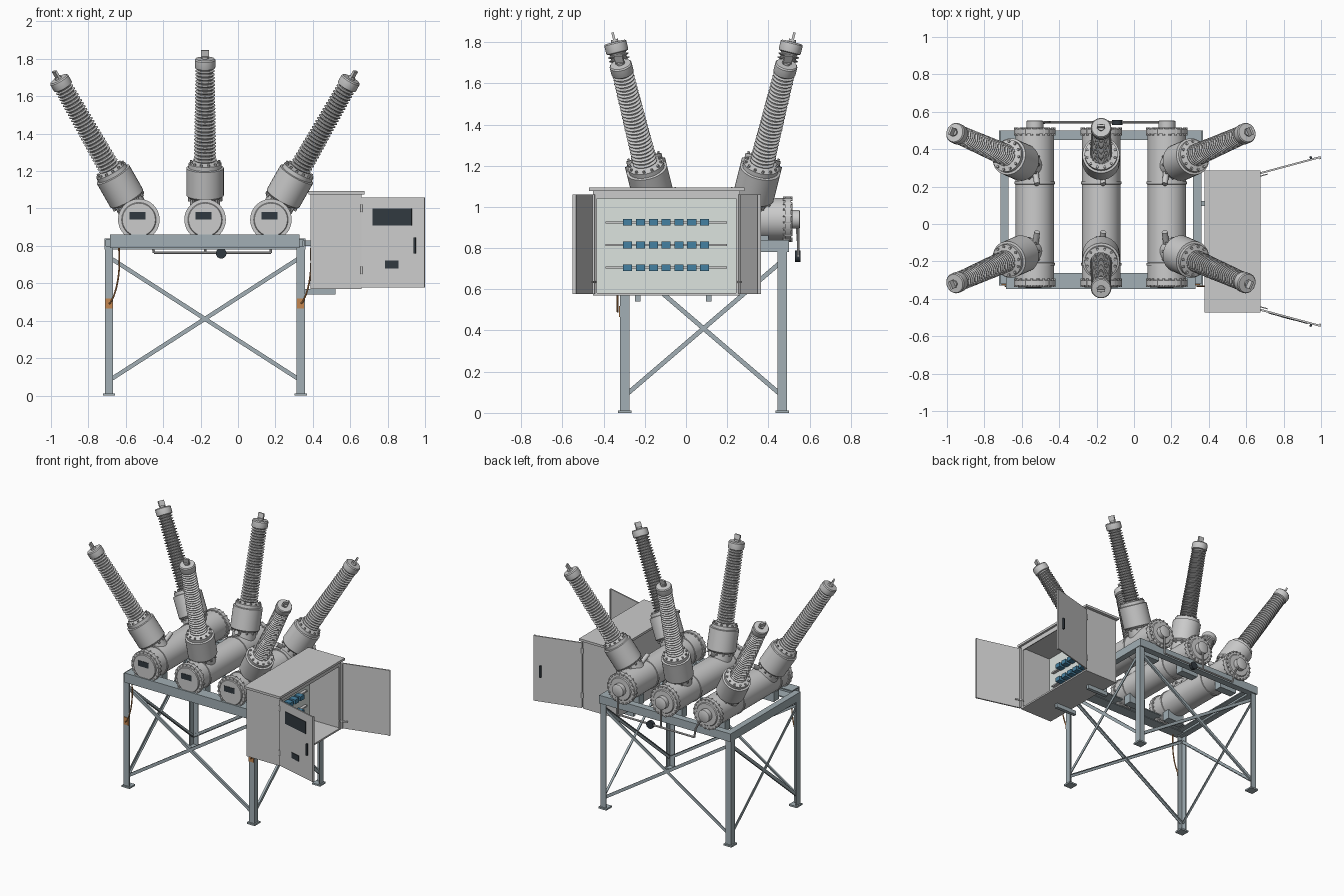
import bpy, bmesh
from math import pi, sin, cos, atan2
from mathutils import Matrix, Vector as V

if "Cube" in bpy.data.objects:
    bpy.data.objects.remove(bpy.data.objects["Cube"])

def mat(name, r, g, b):
    m = bpy.data.materials.new(name)
    m.diffuse_color = (r, g, b, 1)
    m.use_nodes = True
    m.node_tree.nodes["Principled BSDF"].inputs["Base Color"].default_value = m.diffuse_color
    return m

STEEL = mat("frame_steel", .36, .43, .46)
DARK = mat("dark_plastic", .03, .04, .05)
BLUE = mat("terminal_blue", .06, .22, .36)
COPPER = mat("copper", .55, .24, .08)
PALE = mat("pale_panel", .72, .77, .74)
I = Matrix.Identity(4)

def axis(o, d):
    return Matrix.Translation(V(o)) @ V(d).to_track_quat('Z', 'Y').to_matrix().to_4x4()

def lathe(bm, M, prof, n=32):
    rings = [[bm.verts.new(M @ V((r * cos(2 * pi * i / n), r * sin(2 * pi * i / n), z)))
              for i in range(n)] for r, z in prof]
    for a, b in zip(rings, rings[1:]):
        for i in range(n):
            j = (i + 1) % n
            bm.faces.new((a[i], a[j], b[j], b[i]))
    bm.faces.new(rings[0][::-1])
    bm.faces.new(rings[-1])

def rod(bm, a, b, r, n=12):
    d = V(b) - V(a)
    lathe(bm, axis(a, d), [(r, 0), (r, d.length)], n)

def pipe(bm, pts, r, n=10):
    for a, b in zip(pts, pts[1:]):
        rod(bm, a, b, r, n)

def box(bm, x0, x1, y0, y1, z0, z1, M=I):
    S = Matrix.Diagonal((x1 - x0, y1 - y0, z1 - z0, 1))
    T = Matrix.Translation(((x0 + x1) / 2, (y0 + y1) / 2, (z0 + z1) / 2))
    bmesh.ops.create_cube(bm, size=1, matrix=M @ T @ S)

def bolts(bm, M, R, z0, z1, count, r=.007):
    for i in range(count):
        a = 2 * pi * (i + .5) / count
        lathe(bm, M @ Matrix.Translation((R * cos(a), R * sin(a), 0)), [(r, z0), (r, z1)], 6)

def finish(name, bm, m=None, smooth=False):
    bmesh.ops.recalc_face_normals(bm, faces=bm.faces)
    me = bpy.data.meshes.new(name)
    bm.to_mesh(me)
    bm.free()
    ob = bpy.data.objects.new(name, me)
    bpy.context.collection.objects.link(ob)
    if m:
        me.materials.append(m)
    if smooth:
        bpy.ops.object.select_all(action='DESELECT')
        bpy.context.view_layer.objects.active = ob
        ob.select_set(True)
        bpy.ops.object.shade_smooth_by_angle(angle=.6)
    return ob

TANKS = [("left", -.53, -.57), ("middle", -.176, 0), ("right", .176, .57)]
ZC = .94

# bushing profile: neck, turret, flange, sheds, metal cap
prof = [(.08, .02), (.08, .12), (.09, .125), (.1, .135), (.1, .285), (.088, .288), (.088, .31), (.062, .314)]
N = 27
for k in range(N):
    t = k / N
    s = .32 + .51 * t
    core, shed = .044 - .006 * t, .06 - .009 * t
    prof += [(core, s), (shed, s + .007), (shed, s + .010), (core, s + .014)]
prof += [(.042, .832), (.053, .836), (.055, .842), (.055, .88), (.05, .887), (.018, .888), (.018, .9)]

for name, x, lean in TANKS:
    # horizontal tank with end flanges, seam rings and rear drive housing
    bm = bmesh.new()
    M = axis((x, 0, ZC), (0, 1, 0))
    p = [(.088, -.34), (.092, -.335), (.092, -.33), (.111, -.329), (.111, -.302), (.103, -.3)]
    for ys in (-.215, .22):
        p += [(.103, ys - .008), (.108, ys - .007), (.108, ys + .007), (.103, ys + .008)]
    p += [(.103, .48), (.111, .481), (.111, .509), (.085, .51), (.08, .516), (.045, .517), (.045, .55), (.04, .553)]
    lathe(bm, M, p, 48)
    finish(name + "_tank", bm, None, True)
    bm = bmesh.new()
    bolts(bm, M, .105, -.336, -.292, 20)
    bolts(bm, M, .105, .472, .517, 20)
    finish(name + "_tank_bolts", bm)
    # rating plate on the front cover
    bm = bmesh.new()
    box(bm, x - .05, x + .035, -.343, -.339, .94, .98)
    finish(name + "_rating_plate", bm, DARK)
    # tank saddles
    bm = bmesh.new()
    for y in (-.2, .37):
        box(bm, x - .07, x + .07, y - .03, y + .03, .79, .86)
    finish(name + "_saddles", bm, STEEL)
    # front and back bushings leaning outwards
    for end, y, ly in (("front", -.13, -.25), ("back", .30, .25)):
        B = axis((x, y, ZC), (lean, ly, 1))
        bm = bmesh.new()
        lathe(bm, B, prof, 32)
        finish(f"{name}_{end}_bushing", bm, None, True)
        bm = bmesh.new()
        bolts(bm, B, .077, .3, .322, 12)
        bolts(bm, B, .088, .108, .128, 12)
        box(bm, -.022, .022, -.006, .006, .89, .935, B)
        finish(f"{name}_{end}_bushing_bolts_and_pad", bm)
        # lifting lug on the shoulder beside the turret
        bm = bmesh.new()
        side = -1 if lean > 0 else 1
        rod(bm, (x + side * .0, y, ZC + .09), (x + side * .012, y - ly * .35, ZC + .145), .016, 12)
        finish(f"{name}_{end}_lug", bm, None, True)

# four angle-section legs with feet
XL, XR, YF, YB = -.712, .358, -.32, .49
legs, feet = bmesh.new(), bmesh.new()
for x, sx in ((XL, 1), (XR, -1)):
    for y, sy in ((YF, 1), (YB, -1)):
        w, t = .045, .008
        xs, ys = sorted((x, x + sx * w)), sorted((y, y + sy * w))
        box(legs, *xs, *sorted((y, y + sy * t)), .01, .8)
        box(legs, *sorted((x, x + sx * t)), *ys, .01, .8)
        box(feet, xs[0] - .01, xs[1] + .01, ys[0] - .01, ys[1] + .01, 0, .012)
finish("legs", legs, STEEL)
finish("foot_plates", feet, STEEL)

# top frame: side channels, rear channel and taller front channel
bm = bmesh.new()
for x, sx in ((XL - .003, 1), (XR + .003, -1)):
    box(bm, *sorted((x, x + sx * .008)), YF, .5, .78, .84)
    for z in (.78, .832):
        box(bm, *sorted((x, x + sx * .045)), YF, .5, z, z + .008)
for y, sy, x0, x1, z0, z1, w in ((-.348, 1, -.685, .33, .79, .86, .085), (.5, -1, XL, XR, .78, .84, .05)):
    box(bm, x0, x1, *sorted((y, y + sy * .008)), z0, z1)
    for z in (z0, z1 - .008):
        box(bm, x0, x1, *sorted((y, y + sy * w)), z, z + .008)
finish("top_frame", bm, STEEL)

# crossed braces on all four sides
def strap(bm, a, b, thin):
    d = V(b) - V(a)
    z = d.normalized()
    n = V(thin)
    R = Matrix((n.cross(z), n, z)).transposed().to_4x4()
    M = Matrix.Translation(V(a)) @ R
    box(bm, -.011, .011, -.003, .003, 0, d.length, M)
    box(bm, -.011, -.006, -.003, .013, 0, d.length, M)

bm = bmesh.new()
for y, n in ((YF + .012, 1), (YB - .012, -1)):
    for za, zb in ((.08, .74), (.74, .08)):
        strap(bm, (-.69, y, za), (.336, y, zb), (0, n, 0))
for x, n in ((XL + .012, 1), (XR - .012, -1)):
    for za, zb in ((.08, .74), (.74, .08)):
        strap(bm, (x, -.30, za), (x, .47, zb), (n, 0, 0))
finish("cross_braces", bm, STEEL)

# gas manifold along the back with a dark gauge
bm = bmesh.new()
pipe(bm, [(-.5, .54, .9), (-.46, .545, .83), (-.45, .545, .763), (.176, .545, .763), (.176, .545, .9)], .007)
pipe(bm, [(-.176, .545, .9), (-.176, .545, .763)], .007)
finish("gas_manifold", bm, None, True)
bm = bmesh.new()
rod(bm, (-.09, .53, .76), (-.09, .555, .76), .028, 24)
finish("pressure_gauge", bm, DARK, True)

# copper earthing pads and cables on the front legs
bm = bmesh.new()
for x in (XL + .003, XR - .042):
    box(bm, x, x + .038, YF - .006, YF, .465, .52)
    path = [V((x + .02 + .055 * sin(t / 10 * pi * .6), YF - .012, .49 + .3 * (t / 10) ** 1.4)) for t in range(11)]
    pipe(bm, path, .0045, 8)
finish("earthing_straps", bm, COPPER)

# cabinet shell open towards +x, with roof and lip
X0, X1, Y0, Y1, Z0, Z1 = .387, .66, -.452, .262, .57, 1.076
bm = bmesh.new()
t = .012
box(bm, X0, X0 + t, Y0, Y1, Z0, Z1)
box(bm, X0, X1, Y0, Y0 + t, Z0, Z1)
box(bm, X0, X1, Y1 - t, Y1, Z0, Z1)
box(bm, X0, X1, Y0, Y1, Z0, Z0 + t)
box(bm, X0, X1, Y0, Y1, Z1 - t, Z1)
box(bm, X1 - .006, X1, Y0, Y0 + .02, Z0, Z1)
box(bm, X1 - .006, X1, Y1 - .02, Y1, Z0, Z1)
box(bm, X1 - .006, X1, Y0, Y1, Z1 - .035, Z1)
box(bm, .378, .676, -.472, .285, Z1, 1.093)
finish("cabinet", bm)
bm = bmesh.new()
box(bm, X0 + t, X0 + t + .01, Y0 + t, Y1 - t, Z0 + t, Z1 - t)
finish("cabinet_back_panel", bm, PALE)

# supports joining the cabinet to the stand
bm = bmesh.new()
for y in (-.235, .11):
    box(bm, .345, .52, y - .013, y + .013, .54, .57)
    box(bm, .345, .39, y - .013, y + .013, .8, .83)
finish("cabinet_supports", bm, STEEL)

# terminal rails and blocks
rails, blocks = bmesh.new(), bmesh.new()
for z in (.925, .815, .705):
    box(rails, X0 + .02, .43, -.39, .20, z - .005, z + .005)
    for i in range(7):
        y = -.283 + .0622 * i
        box(blocks, .415, .465, y - .022, y + .022, z - .016, z + .016)
finish("terminal_rails", rails)
finish("terminal_blocks", blocks, BLUE)

# pair of open doors; local -y is the outside face
ang = atan2(-.09, .335)
for name, M in (("front", Matrix.Translation((.662, -.455, 0)) @ Matrix.Rotation(ang, 4, 'Z')),
                ("back", Matrix.Translation((.662, .268, 0)) @ Matrix.Diagonal((1, -1, 1, 1)) @ Matrix.Rotation(ang, 4, 'Z'))):
    bm = bmesh.new()
    box(bm, 0, .348, -.005, .005, .578, 1.06, M)
    box(bm, 0, .01, 0, .014, .578, 1.06, M)
    box(bm, .338, .348, 0, .011, .578, 1.06, M)
    finish(name + "_door", bm)
    bm = bmesh.new()
    box(bm, .29, .302, -.018, -.004, .76, .845, M)
    if name == "front":
        box(bm, .062, .278, -.008, -.004, .91, 1.0, M)
        box(bm, .13, .205, -.009, -.004, .68, .722, M)
    finish(name + "_door_handle_and_windows", bm, DARK)
    # hinges and door stay
    bm = bmesh.new()
    for z in (.65, .98):
        lathe(bm, M @ Matrix.Translation((0, 0, z)), [(.008, 0), (.008, .04)], 12)
    box(bm, -.02, .05, .012, .018, .63, .64, M)
    finish(name + "_door_hinges", bm)
